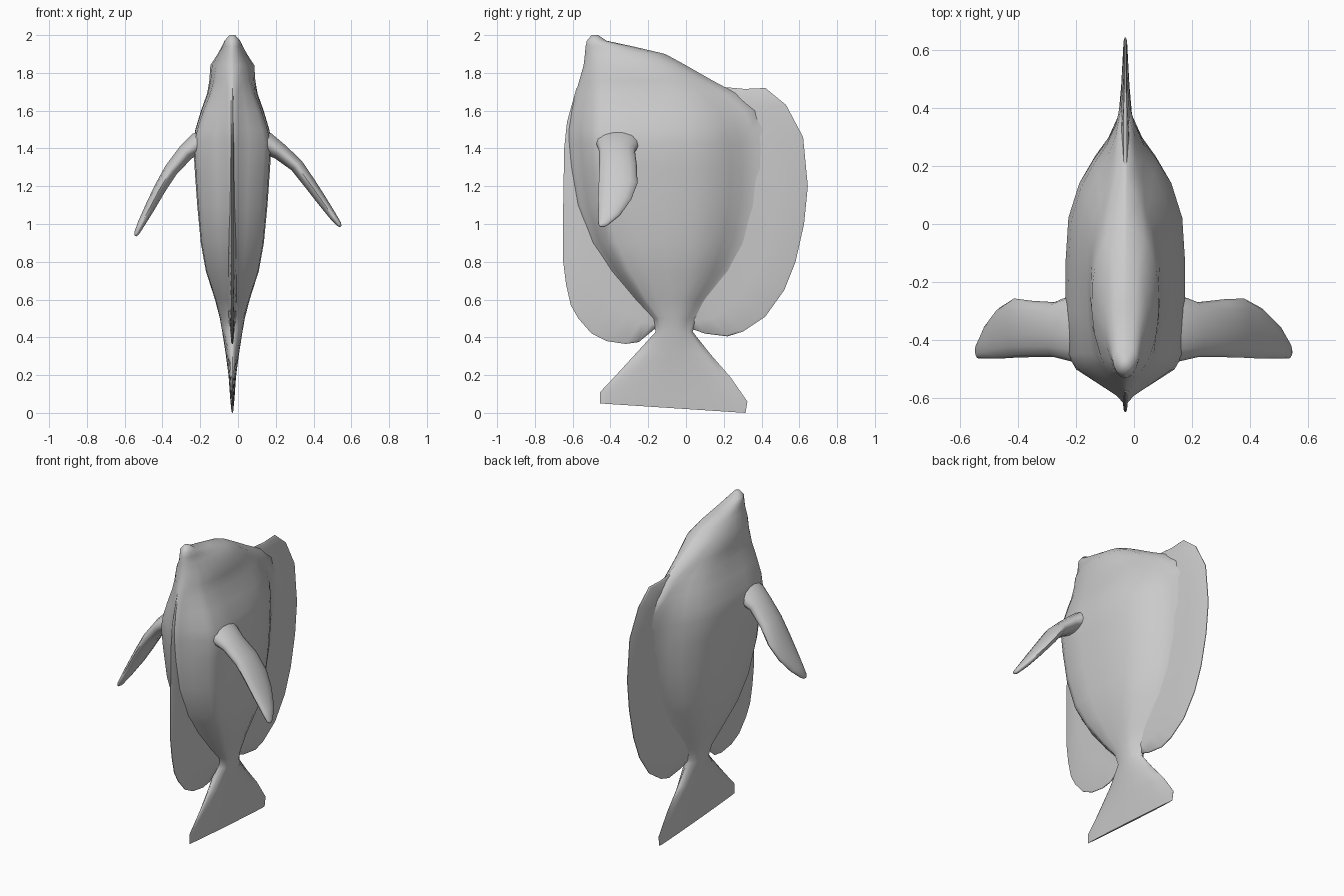
import bpy, bmesh, math
from mathutils import Vector

CX = -0.03  # the body's own plane of symmetry


def loft(name, rings):
    """Skin a list of equal-length rings and cap both ends."""
    bm = bmesh.new()
    rows = [[bm.verts.new(p) for p in ring] for ring in rings]
    n = len(rows[0])
    for a, b in zip(rows, rows[1:]):
        for i in range(n):
            j = (i + 1) % n
            bm.faces.new((a[i], a[j], b[j], b[i]))
    bm.faces.new(rows[0])
    bm.faces.new(rows[-1])
    bmesh.ops.recalc_face_normals(bm, faces=bm.faces)
    mesh = bpy.data.meshes.new(name)
    bm.to_mesh(mesh)
    bm.free()
    ob = bpy.data.objects.new(name, mesh)
    bpy.context.collection.objects.link(ob)
    bpy.ops.object.select_all(action='DESELECT')
    ob.select_set(True)
    bpy.context.view_layer.objects.active = ob
    bpy.ops.object.shade_smooth_by_angle(angle=math.radians(60))
    return ob


# Body cross-section: position front to back, and relative half width
# (lens with flared edges, plain rounded form)
LENS = [(-1, .03), (-.95, .13), (-.88, .42), (-.78, .82), (-.68, .97), (-.4, 1),
        (-.1, 1), (.2, .95), (.42, .77), (.58, .52), (.7, .29), (.84, .12), (1, .05)]


def body_ring(zf, zb, y0, y1, hw, mix):
    side = []
    for t, w in LENS:
        u = (t + 1) / 2
        w = w * (1 - mix) + mix * max(.05, (1 - t * t) ** .5)
        side.append((hw * w, y0 + (y1 - y0) * u, zf + (zb - zf) * u))
    return ([(CX + x, y, z) for x, y, z in side]
            + [(CX - x, y, z) for x, y, z in reversed(side)])


# Tail, body and head: front z, back z, front y, back y, half width, roundness
loft("body_and_tail", [body_ring(*s) for s in [
    (.05, 0, -.455, .315, .006, 1), (.11, .06, -.455, .325, .012, 1),
    (.2, .19, -.37, .235, .02, 1), (.32, .31, -.26, .13, .036, 1),
    (.43, .43, -.16, .035, .054, .8), (.5, .5, -.18, .06, .066, .4),
    (.6, .6, -.28, .15, .092, .1), (.75, .75, -.41, .29, .14, 0),
    (.9, .9, -.51, .38, .167, 0), (1.1, 1.1, -.58, .44, .186, 0),
    (1.3, 1.3, -.61, .46, .2, 0), (1.43, 1.43, -.62, .45, .207, 0),
    (1.5, 1.5, -.62, .43, .196, .1), (1.6, 1.6, -.605, .38, .166, .2),
    (1.69, 1.69, -.585, .27, .134, .4),
    (1.76, 1.76, -.565, .14, .122, .7), (1.84, 1.84, -.542, 0, .117, 1),
    (1.9, 1.9, -.535, -.11, .078, 1), (1.94, 1.94, -.532, -.28, .056, 1),
    (1.97, 1.97, -.525, -.42, .042, 1), (2, 2, -.5, -.465, .015, 1)]])


# Thin vertical fins: outer edge (y, z), buried root (y, z)
def blade(name, pairs):
    rings = []
    for oy, oz, iy, iz in pairs:
        ring = []
        for t, w in ((0, .002), (.04, .006), (.5, .014), (1, .028)):
            ring.append((w, oy + (iy - oy) * t, oz + (iz - oz) * t))
        rings.append([(CX + w, y, z) for w, y, z in ring]
                     + [(CX - w, y, z) for w, y, z in reversed(ring)])
    loft(name, rings)


blade("back_fin", [
    (.03, .445, -.03, .52), (.1, .42, 0, .55), (.22, .405, .05, .6),
    (.3, .43, .09, .65), (.42, .51, .14, .72), (.52, .65, .2, .82),
    (.58, .8, .25, .92), (.625, 1, .3, 1.05), (.645, 1.2, .32, 1.2),
    (.62, 1.46, .3, 1.42), (.53, 1.63, .26, 1.5), (.42, 1.72, .2, 1.54),
    (.31, 1.715, .16, 1.58), (.2, 1.725, .12, 1.6), (.1, 1.78, .05, 1.62)])
blade("belly_fin", [
    (-.165, .445, -.1, .5), (-.25, .375, -.12, .56), (-.32, .365, -.15, .6),
    (-.42, .38, -.2, .66), (-.5, .42, -.25, .72), (-.57, .5, -.3, .8),
    (-.61, .57, -.35, .88), (-.635, .68, -.4, .96), (-.65, .8, -.43, 1.04),
    (-.65, 1.1, -.45, 1.2), (-.645, 1.4, -.45, 1.4), (-.63, 1.54, -.45, 1.54),
    (-.58, 1.72, -.45, 1.68)])


# Side fins: centre x, centre z, front y, back y, half thickness
def side_fin(name, stations):
    rings = []
    for i, (x, z, y0, y1, h) in enumerate(stations):
        a, b = stations[max(i - 1, 0)], stations[min(i + 1, len(stations) - 1)]
        d = Vector((b[0] - a[0], 0, b[1] - a[1])).normalized()
        n = Vector((-d.z, 0, d.x))
        mid, half = (y0 + y1) / 2, (y1 - y0) / 2
        rings.append([Vector((x, mid + half * math.cos(k * math.tau / 14), z))
                      + n * h * math.sin(k * math.tau / 14) for k in range(14)])
    loft(name, rings)


side_fin("right_side_fin", [
    (.06, 1.45, -.49, -.21, .07), (.155, 1.425, -.475, -.245, .06),
    (.22, 1.385, -.46, -.27, .046), (.31, 1.31, -.46, -.26, .038),
    (.38, 1.215, -.462, -.257, .033), (.44, 1.13, -.465, -.29, .028),
    (.5, 1.045, -.465, -.35, .021), (.535, .998, -.465, -.41, .014),
    (.543, .986, -.455, -.43, .005)])
side_fin("left_side_fin", [
    (-.12, 1.45, -.49, -.21, .07), (-.215, 1.425, -.475, -.245, .06),
    (-.275, 1.38, -.46, -.27, .046), (-.355, 1.285, -.46, -.265, .038),
    (-.415, 1.185, -.462, -.257, .033), (-.465, 1.09, -.465, -.29, .028),
    (-.51, 1.005, -.465, -.35, .021), (-.537, .95, -.465, -.41, .014),
    (-.543, .937, -.455, -.43, .005)])
